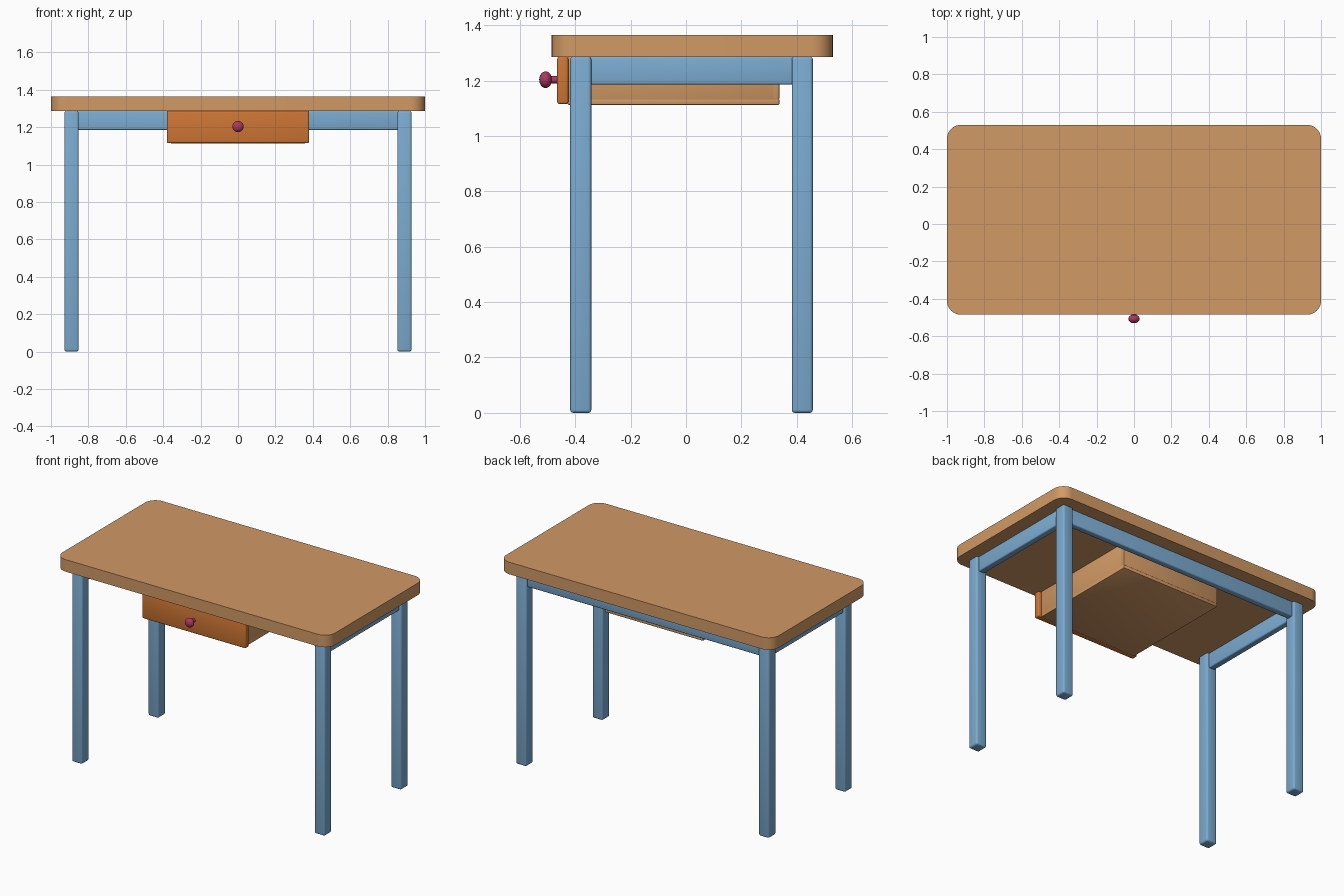
import bpy, bmesh, math

if "Cube" in bpy.data.objects:
    bpy.data.objects.remove(bpy.data.objects["Cube"])


def material(name, rgb):
    m = bpy.data.materials.new(name)
    m.diffuse_color = (*rgb, 1)
    m.use_nodes = True
    m.node_tree.nodes["Principled BSDF"].inputs["Base Color"].default_value = m.diffuse_color
    return m


TAN = material("tan wood", (0.64, 0.32, 0.13))
ORANGE = material("orange wood", (0.62, 0.18, 0.035))
BLUE = material("blue paint", (0.20, 0.41, 0.64))
BERRY = material("berry knob", (0.42, 0.04, 0.12))


def smooth(ob):
    bpy.ops.object.select_all(action='DESELECT')
    ob.select_set(True)
    bpy.context.view_layer.objects.active = ob
    bpy.ops.object.shade_smooth_by_angle(angle=math.radians(35))


def box(name, x, y, z, mat, bevel=0.0, segments=3, vertical_only=False):
    """Box between (min, max) ranges, with rounded edges."""
    bm = bmesh.new()
    bmesh.ops.create_cube(bm, size=1)
    for v in bm.verts:
        v.co = [r[0] + (c + 0.5) * (r[1] - r[0]) for c, r in zip(v.co, (x, y, z))]
    if bevel:
        edges = [e for e in bm.edges if not vertical_only
                 or abs(e.verts[0].co.z - e.verts[1].co.z) > 1e-4]
        bmesh.ops.bevel(bm, geom=edges, offset=bevel, segments=segments,
                        profile=0.5, affect='EDGES')
    me = bpy.data.meshes.new(name)
    bm.to_mesh(me)
    bm.free()
    ob = bpy.data.objects.new(name, me)
    bpy.context.collection.objects.link(ob)
    me.materials.append(mat)
    smooth(ob)
    return ob


# Table top with rounded corners
box("table_top", (-1, 1), (-0.485, 0.53), (1.285, 1.365), TAN, 0.075, 10, True)

# Legs and side rails
for side, s in (("left", -1), ("right", 1)):
    for end, y in (("front", -0.38), ("back", 0.42)):
        box(f"{side}_{end}_leg", (s * 0.89 - 0.038, s * 0.89 + 0.038),
            (y - 0.038, y + 0.038), (0, 1.287), BLUE, 0.011)
    box(f"{side}_rail", (s * 0.89 - 0.022, s * 0.89 + 0.022),
        (-0.36, 0.40), (1.185, 1.287), BLUE, 0.008)

# Back rail
box("back_rail", (-0.87, 0.87), (0.398, 0.442), (1.185, 1.287), BLUE, 0.008)

# Drawer: front panel and box
box("drawer_front", (-0.38, 0.38), (-0.465, -0.425), (1.115, 1.286), ORANGE, 0.008)
box("drawer_bottom", (-0.36, 0.36), (-0.427, 0.337), (1.112, 1.135), TAN, 0.004, 2)
box("drawer_back", (-0.36, 0.36), (0.313, 0.337), (1.133, 1.286), TAN, 0.003, 2)
for side, s in (("left", -1), ("right", 1)):
    xs = sorted((s * 0.336, s * 0.36))
    box(f"drawer_{side}_side", xs, (-0.427, 0.335), (1.130, 1.286), TAN, 0.003, 2)

# Knob: stem and flattened ball
bpy.ops.mesh.primitive_cylinder_add(vertices=24, radius=0.013, depth=0.04,
                                    location=(0, -0.477, 1.203),
                                    rotation=(math.pi / 2, 0, 0))
stem = bpy.context.object
stem.name = "knob_stem"
bpy.ops.mesh.primitive_uv_sphere_add(segments=32, ring_count=16, radius=1,
                                     location=(0, -0.507, 1.203))
knob = bpy.context.object
knob.name = "drawer_knob"
knob.scale = (0.03, 0.023, 0.03)
for ob in (stem, knob):
    ob.data.materials.append(BERRY)
    smooth(ob)
